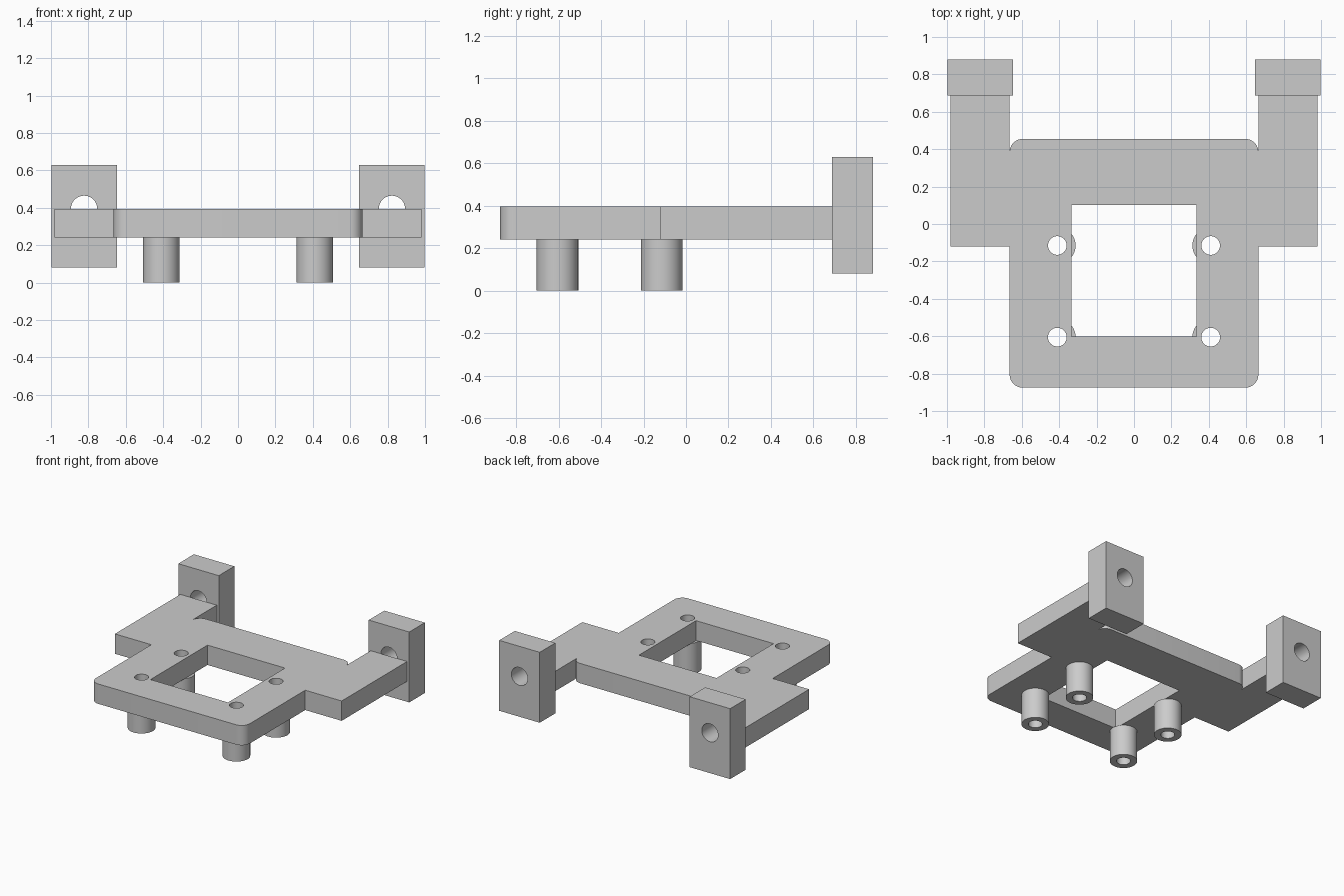
import bpy, bmesh, math
from mathutils import Matrix

old = bpy.data.objects.get("Cube")
if old:
    bpy.data.objects.remove(old, do_unlink=True)

grey = bpy.data.materials.new("plain grey")
grey.use_nodes = True
colour = (0.6, 0.6, 0.6, 1)
grey.diffuse_color = colour
grey.node_tree.nodes["Principled BSDF"].inputs["Base Color"].default_value = colour


def arc(cx, cy, r, start, end, n=10):
    angles = [math.radians(start + (end - start) * i / n) for i in range(n + 1)]
    return [(cx + r * math.cos(a), cy + r * math.sin(a)) for a in angles]


def circle(cx, cy, r, n=40):
    return arc(cx, cy, r, 0, 360, n)[:-1]


def rect(x0, y0, x1, y1):
    return [(x0, y0), (x1, y0), (x1, y1), (x0, y1)]


def extrude_profile(name, loops, low, high, turn=None):
    """Extrude an outline (first loop) with holes (other loops) along z."""
    curve = bpy.data.curves.new(name + " profile", "CURVE")
    curve.dimensions = "2D"
    curve.fill_mode = "BOTH"
    curve.extrude = (high - low) / 2
    for loop in loops:
        spline = curve.splines.new("POLY")
        spline.points.add(len(loop) - 1)
        for point, (x, y) in zip(spline.points, loop):
            point.co = (x, y, 0, 1)
        spline.use_cyclic_u = True
    temp = bpy.data.objects.new(name + " temp", curve)
    bpy.context.scene.collection.objects.link(temp)
    graph = bpy.context.evaluated_depsgraph_get()
    mesh = bpy.data.meshes.new_from_object(temp.evaluated_get(graph))
    bpy.data.objects.remove(temp, do_unlink=True)
    bpy.data.curves.remove(curve)

    # Weld the caps to the walls and place the part
    bm = bmesh.new()
    bm.from_mesh(mesh)
    bmesh.ops.remove_doubles(bm, verts=bm.verts, dist=1e-5)
    matrix = Matrix.Translation((0, 0, (low + high) / 2))
    bm.transform(turn @ matrix if turn else matrix)
    bmesh.ops.recalc_face_normals(bm, faces=bm.faces)
    bm.to_mesh(mesh)
    bm.free()
    mesh.materials.clear()
    mesh.materials.append(grey)
    obj = bpy.data.objects.new(name, mesh)
    bpy.context.scene.collection.objects.link(obj)
    bpy.ops.object.select_all(action="DESELECT")
    obj.select_set(True)
    bpy.context.view_layer.objects.active = obj
    bpy.ops.object.shade_smooth_by_angle(angle=math.radians(30))
    return obj


# Main dimensions
side, front, back, fillet = 0.665, -0.875, 0.455, 0.07
arm_out, arm_front, arm_back = 0.98, -0.12, 0.688
plate_low, plate_top = 0.24, 0.395
posts = [(x, y) for x in (-0.41, 0.41) for y in (-0.605, -0.115)]

# Frame plate with two arms, a window and screw holes
half = arc(side - fillet, front + fillet, fillet, -90, 0)
half += [(side, arm_front), (arm_out, arm_front), (arm_out, arm_back), (side, arm_back)]
half += arc(side - fillet, back - fillet, fillet, 0, 90)
outline = half + [(-x, y) for x, y in reversed(half)]
window = rect(-0.335, -0.602, 0.335, 0.102)
extrude_profile("frame_plate", [outline, window] + [circle(x, y, 0.05) for x, y in posts],
                plate_low, plate_top)

# Hollow standoffs below the plate
for i, (x, y) in enumerate(posts):
    extrude_profile(f"standoff_{i + 1}", [circle(x, y, 0.098), circle(x, y, 0.05)],
                    0, plate_low)

# Upright end blocks, each bored from front to back
upright = Matrix.Rotation(math.radians(90), 4, "X")
for s, label in ((1, "left"), (-1, "right")):
    block = rect(s * 0.823 - 0.175, 0.08, s * 0.823 + 0.175, 0.63)
    extrude_profile(label + "_end_block", [block, circle(s * 0.823, plate_top, 0.07)],
                    -0.88, -arm_back, upright)
